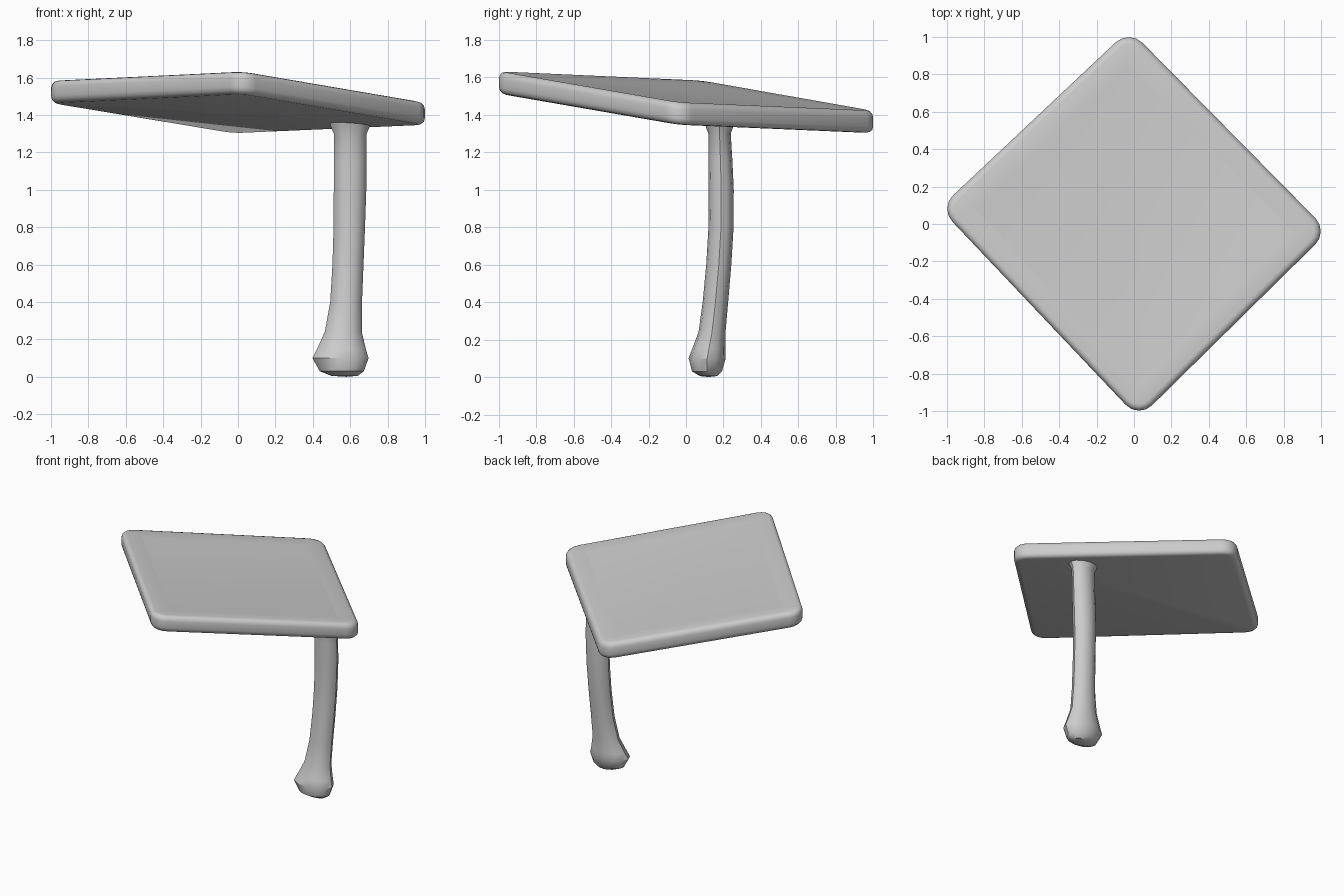
import bpy, bmesh
from math import sin, cos, tau, radians

if "Cube" in bpy.data.objects:
    bpy.data.objects.remove(bpy.data.objects["Cube"])


def finish(bm, name, angle):
    bmesh.ops.recalc_face_normals(bm, faces=bm.faces)
    mesh = bpy.data.meshes.new(name)
    bm.to_mesh(mesh)
    bm.free()
    obj = bpy.data.objects.new(name, mesh)
    bpy.context.collection.objects.link(obj)
    bpy.ops.object.select_all(action='DESELECT')
    obj.select_set(True)
    bpy.context.view_layer.objects.active = obj
    bpy.ops.object.shade_smooth_by_angle(angle=radians(angle))
    return obj


# Square panel: rounded corners, softened rim, shallow dip, then tilted
THICK = 0.12
bm = bmesh.new()
corners = [(-0.025, 1.04), (-1.04, 0.085), (0.025, -1.04), (1.04, -0.04)]
base = bm.faces.new([bm.verts.new((x, y, 0)) for x, y in corners])
ext = bmesh.ops.extrude_face_region(bm, geom=[base])
bmesh.ops.translate(bm, vec=(0, 0, THICK),
                    verts=[v for v in ext["geom"] if isinstance(v, bmesh.types.BMVert)])
bm.normal_update()
uprights = [e for e in bm.edges if abs(e.verts[0].co.z - e.verts[1].co.z) > 0.01]
bmesh.ops.bevel(bm, geom=uprights, offset=0.1, segments=4, profile=0.5, affect='EDGES')
rims = [e for e in bm.edges if abs(e.verts[0].co.z - e.verts[1].co.z) < 0.01]
bmesh.ops.bevel(bm, geom=rims, offset=0.035, segments=3, profile=0.5, affect='EDGES')
bmesh.ops.recalc_face_normals(bm, faces=bm.faces)
top = max(bm.faces, key=lambda f: f.calc_center_median().z)
bmesh.ops.inset_region(bm, faces=[top], thickness=0.1, depth=-0.008)
for v in bm.verts:
    v.co.z += 1.407 - 0.065 * v.co.x - 0.107 * v.co.y
finish(bm, "panel", 35)

# Curved leg with a bulbous foot: (z, centre x, centre y, radius x, radius y)
SIDES = 12
rings = [(0.005, 0.57, 0.12, 0.07, 0.045),
         (0.03, 0.555, 0.112, 0.118, 0.08),
         (0.10, 0.548, 0.113, 0.150, 0.099),
         (0.15, 0.553, 0.122, 0.130, 0.089),
         (0.24, 0.563, 0.139, 0.099, 0.072),
         (0.40, 0.578, 0.157, 0.085, 0.068),
         (0.60, 0.588, 0.175, 0.083, 0.067),
         (0.80, 0.595, 0.187, 0.084, 0.067),
         (1.00, 0.599, 0.188, 0.087, 0.067),
         (1.15, 0.600, 0.184, 0.087, 0.064),
         (1.30, 0.600, 0.179, 0.088, 0.060),
         (1.34, 0.600, 0.179, 0.105, 0.075),
         (1.38, 0.600, 0.179, 0.115, 0.085)]
bm = bmesh.new()
loops = [[bm.verts.new((cx + rx * cos(tau * i / SIDES), cy + ry * sin(tau * i / SIDES), z))
          for i in range(SIDES)] for z, cx, cy, rx, ry in rings]
for a, b in zip(loops, loops[1:]):
    for i in range(SIDES):
        j = (i + 1) % SIDES
        bm.faces.new((a[i], a[j], b[j], b[i]))
bm.faces.new(loops[-1])
tip = bm.verts.new((0.58, 0.12, 0.0))
for i in range(SIDES):
    bm.faces.new((tip, loops[0][(i + 1) % SIDES], loops[0][i]))
finish(bm, "leg", 35)
